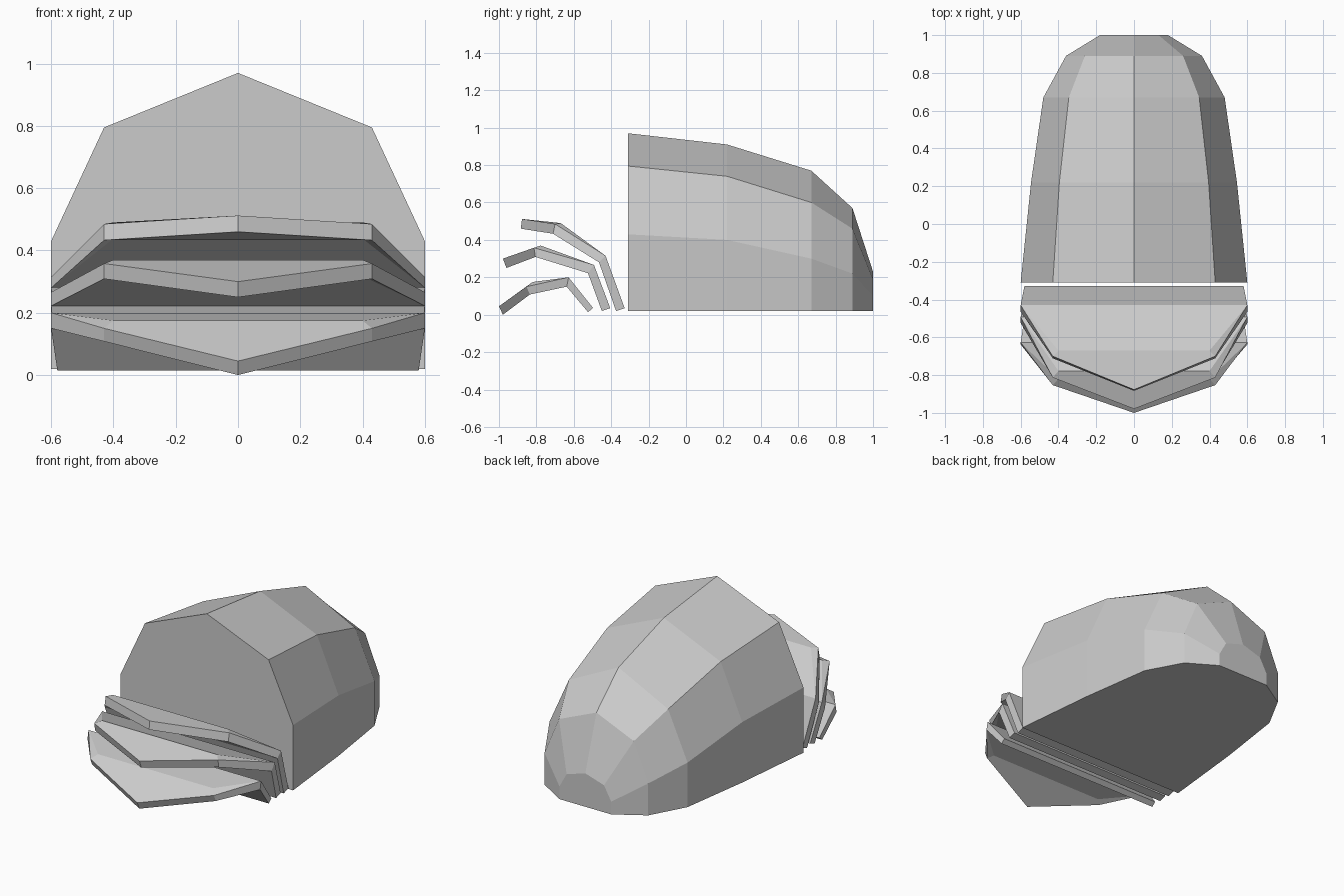
import bpy
import bmesh

if "Cube" in bpy.data.objects:
    bpy.data.objects.remove(bpy.data.objects["Cube"])


def finish(bm, name):
    bmesh.ops.recalc_face_normals(bm, faces=bm.faces)
    mesh = bpy.data.meshes.new(name)
    bm.to_mesh(mesh)
    bm.free()
    obj = bpy.data.objects.new(name, mesh)
    bpy.context.collection.objects.link(obj)
    return obj


# Shell: faceted arch section lofted from the open front to the small rear cap
def shell():
    # y, side x, side z, shoulder x, shoulder z, ridge z
    stations = [
        (-0.31, 0.60, 0.43, 0.43, 0.795, 0.97),
        (0.22, 0.545, 0.40, 0.395, 0.74, 0.91),
        (0.67, 0.48, 0.30, 0.345, 0.60, 0.77),
        (0.89, 0.36, 0.22, 0.26, 0.46, 0.57),
        (1.00, 0.18, 0.10, 0.13, 0.19, 0.23),
    ]
    bm = bmesh.new()
    rings = []
    for y, sx, sz, hx, hz, top in stations:
        half = [(sx, 0.02), (sx, sz), (hx, hz)]
        section = half + [(0, top)] + [(-x, z) for x, z in reversed(half)]
        rings.append([bm.verts.new((x, y, z)) for x, z in section])
    for a, b in zip(rings, rings[1:]):
        n = len(a)
        for i in range(n):
            j = (i + 1) % n
            bm.faces.new((a[i], a[j], b[j], b[i]))
    bm.faces.new(rings[0])
    bm.faces.new(rings[-1])
    finish(bm, "shell")


# Curled plate: upper and lower skins given as (y, z) for base, knee, crease, corner, tip
WIDTHS = (0.58, 0.60, 0.40, 0.43, 0.0)


def plate(name, upper, lower):
    bm = bmesh.new()
    outlines = []
    for skin in (upper, lower):
        right = [bm.verts.new((w, y, z)) for w, (y, z) in zip(WIDTHS[:4], skin)]
        left = [bm.verts.new((-w, y, z)) for w, (y, z) in zip(WIDTHS[:4], skin)]
        tip = bm.verts.new((0, *skin[4]))
        for i in (0, 1):
            bm.faces.new((right[i], right[i + 1], left[i + 1], left[i]))
        for side in (right, left):
            bm.faces.new((side[1], side[3], side[2]))
        bm.faces.new((right[2], right[3], tip, left[3], left[2]))
        outlines.append([right[0], right[1], right[3], tip,
                         left[3], left[1], left[0]])
    # Rim joining the two skins
    a, b = outlines
    for i in range(len(a)):
        j = (i + 1) % len(a)
        bm.faces.new((a[i], a[j], b[j], b[i]))
    finish(bm, name)


shell()
plate("upper_curled_plate",
      [(-0.328, 0.035), (-0.43, 0.315), (-0.67, 0.49), (-0.70, 0.485), (-0.877, 0.512)],
      [(-0.374, 0.02), (-0.465, 0.28), (-0.68, 0.438), (-0.711, 0.433), (-0.883, 0.46)])
plate("middle_curled_plate",
      [(-0.405, 0.035), (-0.492, 0.266), (-0.778, 0.37), (-0.813, 0.358), (-0.979, 0.30)],
      [(-0.45, 0.02), (-0.524, 0.222), (-0.785, 0.317), (-0.805, 0.309), (-0.96, 0.25)])
plate("lower_curled_plate",
      [(-0.497, 0.036), (-0.628, 0.20), (-0.82, 0.175), (-0.853, 0.15), (-1.0, 0.045)],
      [(-0.524, 0.014), (-0.638, 0.15), (-0.808, 0.125), (-0.835, 0.108), (-0.979, 0.0)])
